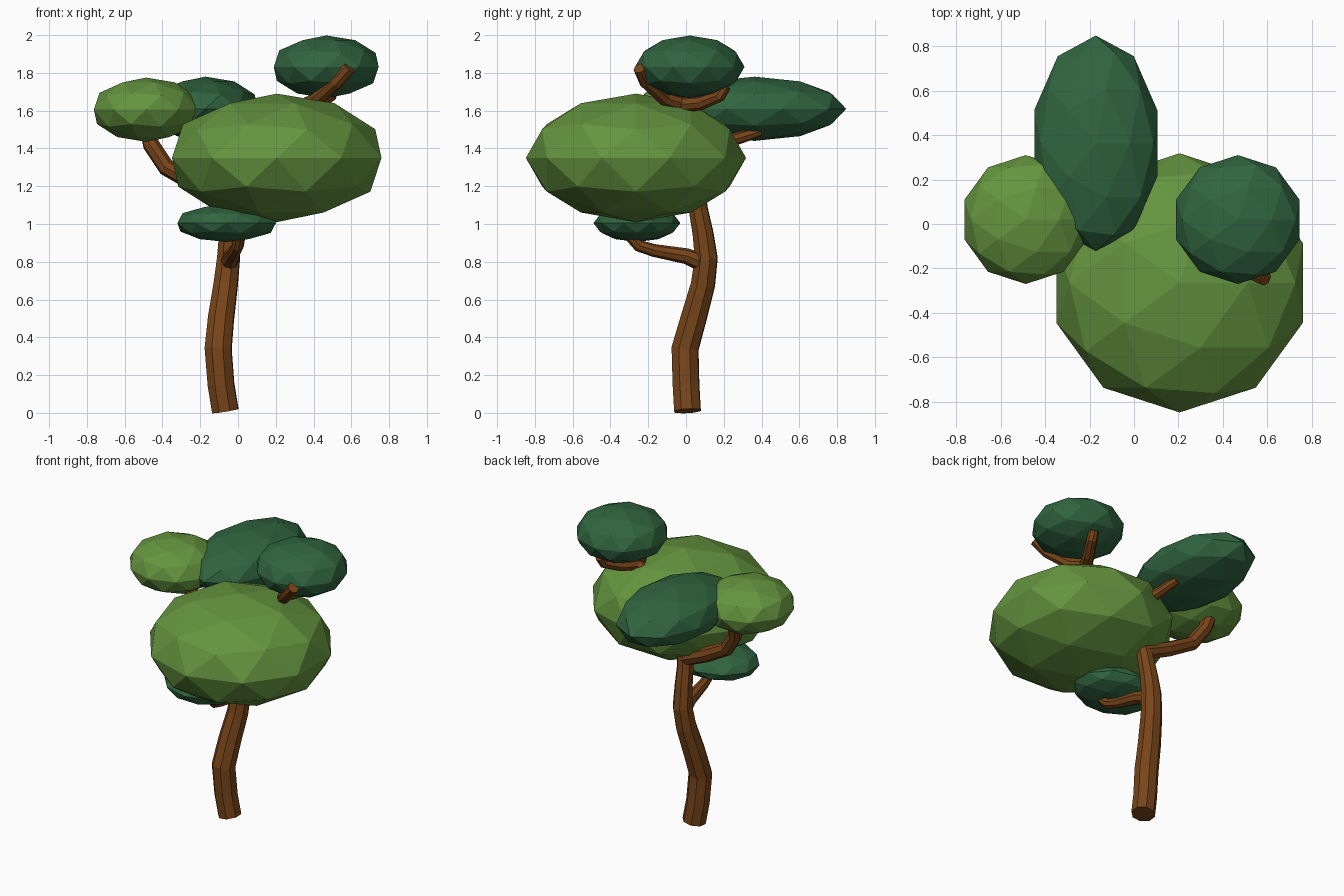
import bpy


def material(name, rgb):
    m = bpy.data.materials.new(name)
    m.diffuse_color = (*rgb, 1)
    return m


BARK = material("bark", (0.19, 0.06, 0.01))
LIGHT = material("light_leaves", (0.13, 0.30, 0.05))
DARK = material("dark_leaves", (0.03, 0.13, 0.05))


def leaves(name, centre, radii, mat):
    """Faceted foliage blob: a stretched low-poly icosphere."""
    bpy.ops.mesh.primitive_ico_sphere_add(subdivisions=2, radius=1, location=centre)
    ob = bpy.context.object
    ob.name = name
    ob.scale = radii
    bpy.ops.object.transform_apply(location=False, rotation=False, scale=True)
    ob.data.materials.append(mat)


def limb(name, points):
    """Eight-sided flat-shaded tube through (x, y, z, radius) points."""
    cu = bpy.data.curves.new(name, 'CURVE')
    cu.dimensions = '3D'
    cu.bevel_depth = 1
    cu.bevel_resolution = 2
    cu.use_fill_caps = True
    sp = cu.splines.new('POLY')
    sp.points.add(len(points) - 1)
    for p, (x, y, z, r) in zip(sp.points, points):
        p.co = (x, y, z, 1)
        p.radius = r
    sp.use_smooth = False
    ob = bpy.data.objects.new(name, cu)
    bpy.context.collection.objects.link(ob)
    cu.materials.append(BARK)
    bpy.ops.object.select_all(action='DESELECT')
    ob.select_set(True)
    bpy.context.view_layer.objects.active = ob
    bpy.ops.object.convert(target='MESH')


# Foliage
leaves("main_foliage", (0.205, -0.265, 1.35), (0.583, 0.583, 0.34), LIGHT)
leaves("left_foliage", (-0.487, 0.02, 1.605), (0.29, 0.29, 0.17), LIGHT)
leaves("top_foliage", (0.467, 0.02, 1.832), (0.292, 0.29, 0.166), DARK)
leaves("back_foliage", (-0.172, 0.363, 1.61), (0.291, 0.485, 0.17), DARK)
leaves("low_foliage", (-0.06, -0.26, 1.005), (0.274, 0.23, 0.1), DARK)

# Trunk, curving up into the main foliage
limb("trunk", [(-0.067, 0.008, 0.01, 0.075), (-0.09, 0, 0.15, 0.075),
               (-0.105, -0.005, 0.34, 0.076), (-0.09, 0.04, 0.5, 0.073),
               (-0.065, 0.09, 0.68, 0.068), (-0.05, 0.107, 0.82, 0.064),
               (-0.045, 0.09, 0.95, 0.058), (-0.04, 0.065, 1.08, 0.053),
               (-0.02, 0.05, 1.2, 0.05), (0.06, 0.02, 1.36, 0.046),
               (0.25, -0.01, 1.54, 0.044), (0.38, -0.02, 1.635, 0.042)])

# Branches
limb("low_branch", [(-0.05, 0.1, 0.79, 0.05), (-0.035, 0, 0.83, 0.042),
                    (-0.015, -0.17, 0.86, 0.034), (0, -0.25, 0.885, 0.032),
                    (0.01, -0.3, 0.94, 0.03)])
limb("left_branch", [(-0.04, 0.06, 1.13, 0.05), (-0.2, 0.08, 1.2, 0.048),
                     (-0.38, 0.1, 1.3, 0.046), (-0.46, 0.13, 1.42, 0.045),
                     (-0.48, 0.16, 1.51, 0.042)])
limb("back_branch", [(0.06, 0.02, 1.36, 0.042), (0.03, 0.2, 1.43, 0.036),
                     (-0.02, 0.39, 1.49, 0.028)])
limb("top_front_branch", [(0.36, -0.01, 1.63, 0.042), (0.42, -0.11, 1.66, 0.04),
                          (0.52, -0.21, 1.75, 0.037), (0.59, -0.245, 1.825, 0.034)])
limb("top_back_branch", [(0.36, -0.04, 1.63, 0.042), (0.43, 0.08, 1.64, 0.038),
                         (0.49, 0.18, 1.68, 0.034), (0.5, 0.21, 1.73, 0.031)])
